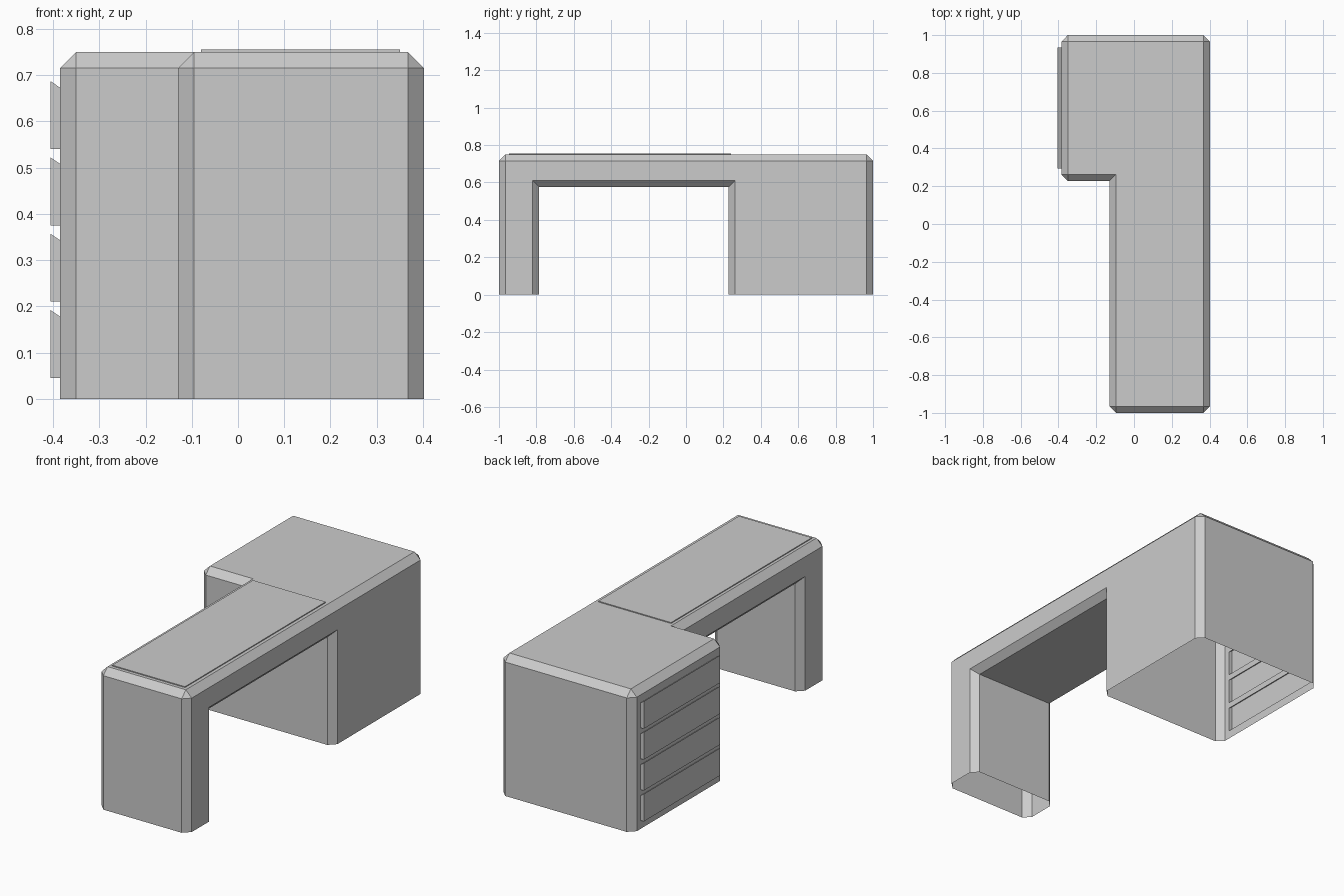
import bpy, bmesh
from mathutils import Vector

if "Cube" in bpy.data.objects:
    bpy.data.objects.remove(bpy.data.objects["Cube"])

X0, X1, X2 = -0.385, -0.13, 0.4025     # cabinet front, worktop front, back
Y0, YA, YB, Y1 = -1.0, -0.785, 0.228, 1.0  # leg end, knee space, cabinet end
ZT, ZK = 0.75, 0.575                   # top, knee space ceiling
CH = 0.035                             # chamfer


def finish(bm, name):
    mesh = bpy.data.meshes.new(name)
    bm.to_mesh(mesh)
    bm.free()
    obj = bpy.data.objects.new(name, mesh)
    bpy.context.collection.objects.link(obj)
    return obj


def panel(bm, axis, at, pts):
    """Flat polygon lying across the given axis."""
    verts = []
    for p in pts:
        co = list(p)
        co.insert(axis, at)
        verts.append(bm.verts.new(co))
    return bm.faces.new(verts)


# Desk body: one shell, open underneath
bm = bmesh.new()
top = panel(bm, 2, ZT, [(X0, YB), (X1, YB), (X1, Y0), (X2, Y0), (X2, Y1), (X0, Y1)])
panel(bm, 0, X2, [(Y0, 0), (YA, 0), (YA, ZK), (YB, ZK), (YB, 0), (Y1, 0), (Y1, ZT), (Y0, ZT)])
panel(bm, 0, X1, [(Y0, 0), (YA, 0), (YA, ZK), (YB, ZK), (YB, ZT), (Y0, ZT)])
panel(bm, 0, X0, [(YB, 0), (Y1, 0), (Y1, ZT), (YB, ZT)])
panel(bm, 1, Y1, [(X0, 0), (X2, 0), (X2, ZT), (X0, ZT)])
panel(bm, 1, Y0, [(X1, 0), (X2, 0), (X2, ZT), (X1, ZT)])
panel(bm, 1, YB, [(X0, 0), (X2, 0), (X2, ZK), (X1, ZK), (X1, ZT), (X0, ZT)])
panel(bm, 1, YA, [(X1, 0), (X2, 0), (X2, ZK), (X1, ZK)])
panel(bm, 2, ZK, [(X1, YA), (X2, YA), (X2, YB), (X1, YB)])
bmesh.ops.remove_doubles(bm, verts=bm.verts[:], dist=1e-5)
bmesh.ops.recalc_face_normals(bm, faces=bm.faces[:])
if top.normal.z < 0:
    bmesh.ops.reverse_faces(bm, faces=bm.faces[:])

# Chamfer every outward edge
bm.normal_update()
edges = [e for e in bm.edges if len(e.link_faces) == 2 and e.calc_face_angle_signed() > 0.1]
bmesh.ops.bevel(bm, geom=edges, offset=CH, offset_type='OFFSET', segments=1,
                profile=0.5, affect='EDGES', clamp_overlap=False)
bm.normal_update()


def drawer_wall():
    return [f for f in bm.faces if f.normal.x < -0.99 and abs(f.calc_center_median().x - X0) < 1e-3]


# Drawer fronts: cut the cabinet wall, push the cells out, slant their upper lips
DY0, DY1, DH = 0.293, 0.934, 0.133
bottoms = [0.045 + 0.165 * i for i in range(4)]
cuts = [((0, y, 0), (0, 1, 0)) for y in (DY0, DY1)]
for z in bottoms:
    cuts += [((0, 0, z), (0, 0, 1)), ((0, 0, z + DH), (0, 0, 1))]
for co, no in cuts:
    faces = drawer_wall()
    geom = faces + list({e for f in faces for e in f.edges}) + list({v for f in faces for v in f.verts})
    bmesh.ops.bisect_plane(bm, geom=geom, plane_co=co, plane_no=no, dist=1e-6)
bm.normal_update()
fronts = []
for f in drawer_wall():
    c = f.calc_center_median()
    if DY0 < c.y < DY1 and any(z < c.z < z + DH for z in bottoms):
        fronts.append(f)
bmesh.ops.inset_individual(bm, faces=fronts, thickness=0.0, depth=0.02)
for f in fronts:
    mid = f.calc_center_median().z
    for v in [v for v in f.verts if v.co.z > mid]:
        v.co.z += 0.0135
finish(bm, "desk_body")

# Thin writing mat on the worktop
bm = bmesh.new()
bmesh.ops.create_cube(bm, size=1)
bmesh.ops.scale(bm, vec=Vector((0.43, 1.187, 0.005)), verts=bm.verts[:])
bmesh.ops.translate(bm, vec=Vector((0.135, -0.3535, 0.7525)), verts=bm.verts[:])
finish(bm, "writing_mat")
